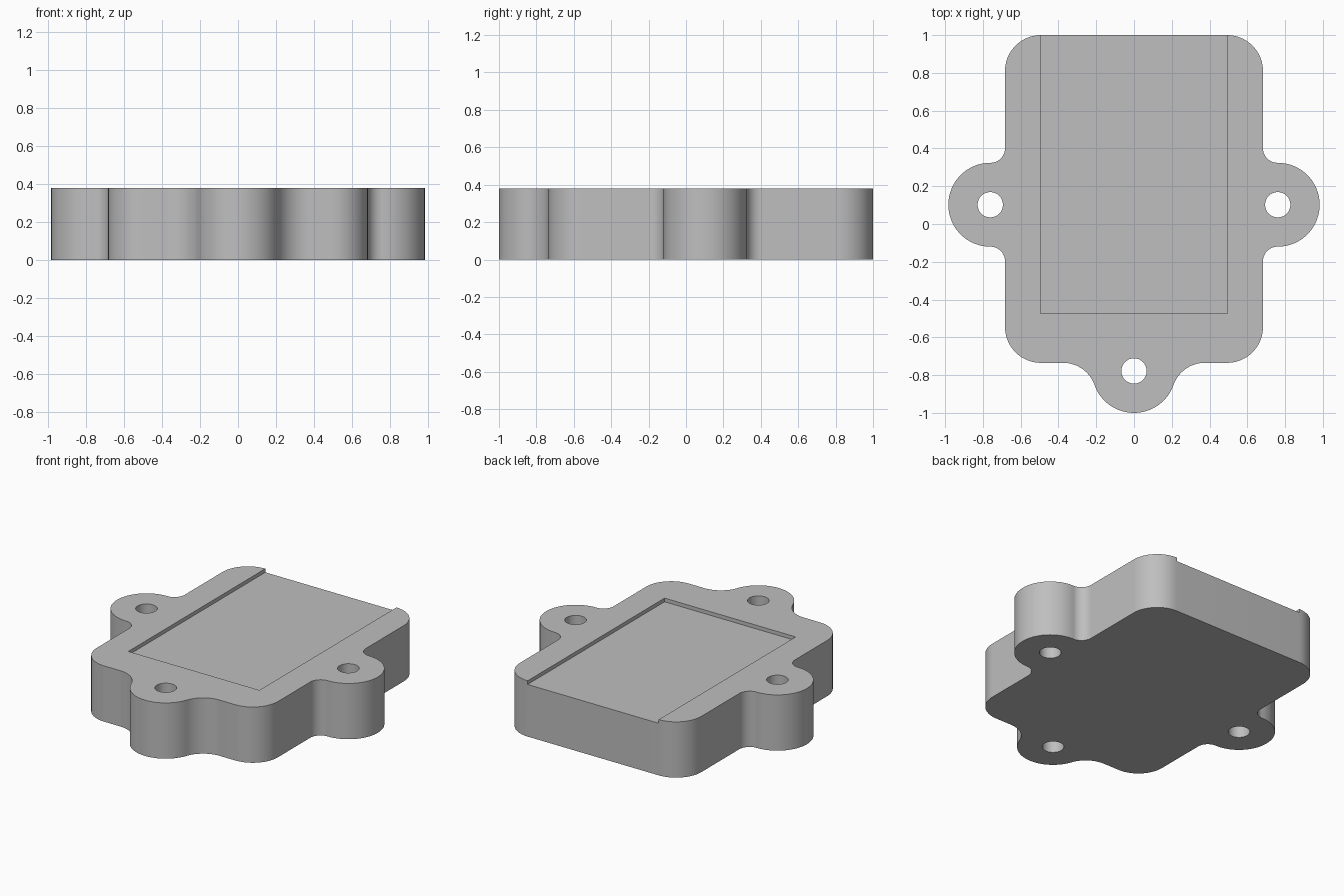
import bpy, bmesh
from math import cos, sin, radians, atan2, degrees

if "Cube" in bpy.data.objects:
    bpy.data.objects.remove(bpy.data.objects["Cube"])

HEIGHT, DEPTH = 0.38, 0.025
HALF_W, FRONT, CORNER = 0.683, -0.735, 0.19
EAR_R, HOLE_R, SIDE_FILLET = 0.222, 0.067, 0.077
EAR_X, EAR_Y, TAB_Y = 0.761, 0.102, -0.778
FLAT_X = 0.375  # where the front edge starts to curve into the front tab

grey = bpy.data.materials.new("mid grey")
grey.use_nodes = True
colour = (0.52, 0.52, 0.52, 1)
grey.diffuse_color = colour
grey.node_tree.nodes["Principled BSDF"].inputs["Base Color"].default_value = colour


def arc(cx, cy, r, start, end, steps=20):
    angles = [radians(start + (end - start) * i / steps) for i in range(steps + 1)]
    return [(cx + r * cos(a), cy + r * sin(a)) for a in angles]


def prism(name, outline, z0, z1):
    bm = bmesh.new()
    base = bm.faces.new([bm.verts.new((x, y, z0)) for x, y in outline])
    top = bmesh.ops.extrude_face_region(bm, geom=[base])["geom"]
    bmesh.ops.translate(bm, vec=(0, 0, z1 - z0),
                        verts=[v for v in top if isinstance(v, bmesh.types.BMVert)])
    bmesh.ops.recalc_face_normals(bm, faces=bm.faces)
    mesh = bpy.data.meshes.new(name)
    bm.to_mesh(mesh)
    bm.free()
    mesh.materials.append(grey)
    obj = bpy.data.objects.new(name, mesh)
    bpy.context.collection.objects.link(obj)
    return obj


# Front tab fillet: tangent to the front edge and to the tab circle
d = TAB_Y - FRONT
fillet = (FLAT_X**2 + d**2 - EAR_R**2) / (2 * (EAR_R - d))
fillet_y = FRONT - fillet
touch = degrees(atan2(fillet_y - TAB_Y, FLAT_X))

# Left half of the outline, from the front tab round to the back
cx = HALF_W - CORNER
fx = HALF_W + SIDE_FILLET
drop = EAR_R + SIDE_FILLET
half = arc(0, TAB_Y, EAR_R, -90, touch)
half += arc(FLAT_X, fillet_y, fillet, 180 + touch, 90)[1:]
half += arc(cx, FRONT + CORNER, CORNER, -90, 0)
half += arc(fx, EAR_Y - drop, SIDE_FILLET, 180, 90)
half += arc(EAR_X, EAR_Y, EAR_R, -90, 90, 40)
half += arc(fx, EAR_Y + drop, SIDE_FILLET, 270, 180)
half += arc(cx, 1 - CORNER, CORNER, 0, 90)
outline = half + [(-x, y) for x, y in reversed(half[1:])]
body = prism("housing_body", outline, 0, HEIGHT)

# Cutters: three screw holes and the shallow recess open at the back
cutters = [prism("hole_cutter", arc(x, y, HOLE_R, 0, 348.75, 31), -0.1, HEIGHT + 0.1)
           for x, y in ((-EAR_X, EAR_Y), (EAR_X, EAR_Y), (0, TAB_Y))]
rx = cx + 0.001
cutters.append(prism("recess_cutter", [(-rx, -0.475), (rx, -0.475), (rx, 1.1), (-rx, 1.1)],
                     HEIGHT - DEPTH, HEIGHT + 0.1))

bpy.context.view_layer.objects.active = body
body.select_set(True)
for cutter in cutters:
    cut = body.modifiers.new("cut", 'BOOLEAN')
    cut.operation, cut.solver, cut.object = 'DIFFERENCE', 'EXACT', cutter
    bpy.ops.object.modifier_apply(modifier=cut.name)
    bpy.data.objects.remove(cutter)

bpy.ops.object.shade_smooth_by_angle(angle=radians(30))
